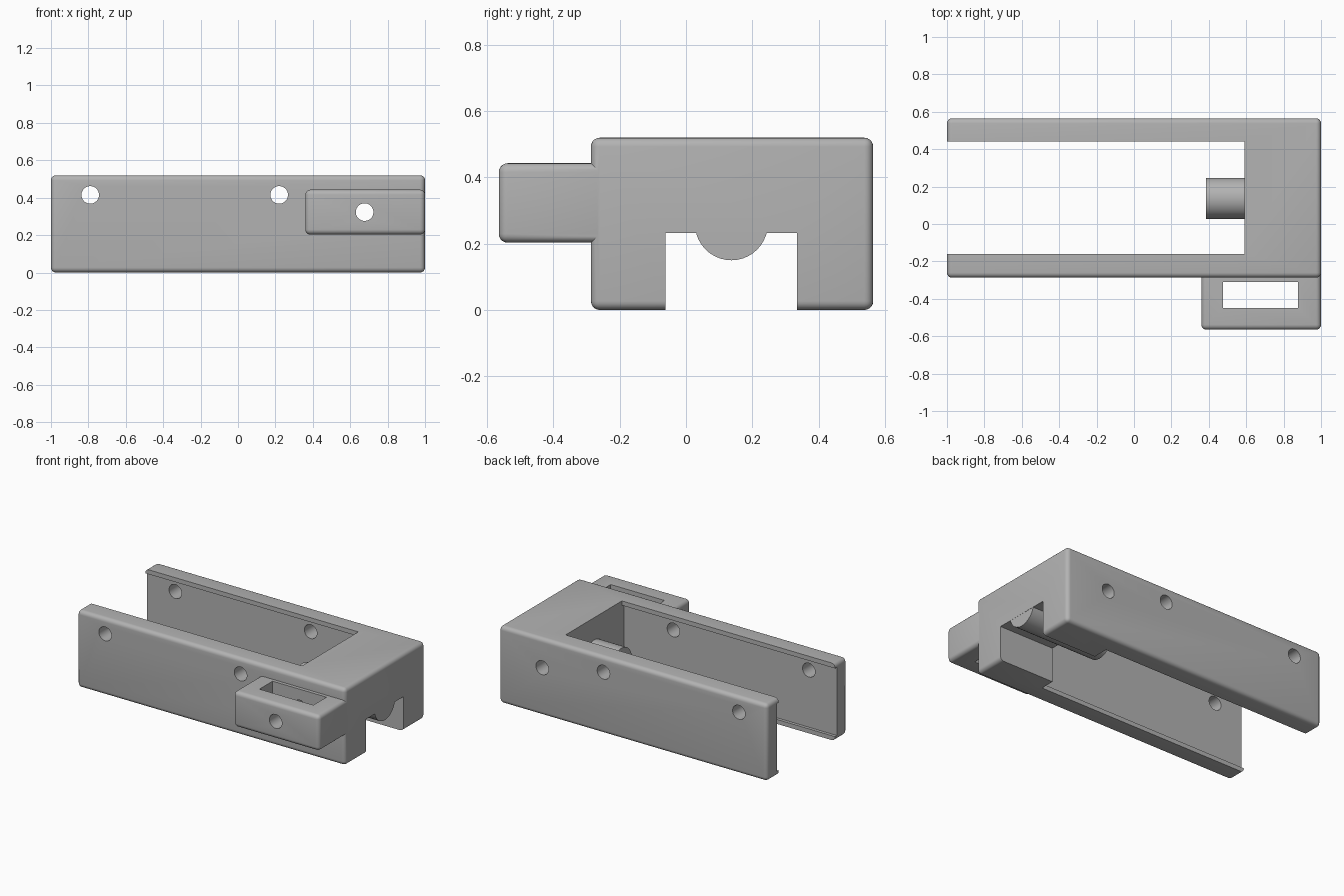
import bpy
import math

old = bpy.data.objects.get("Cube")
if old:
    bpy.data.objects.remove(old, do_unlink=True)

grey = bpy.data.materials.new("plain grey")
grey.use_nodes = True
colour = (0.45, 0.45, 0.45, 1)
grey.diffuse_color = colour
grey.node_tree.nodes["Principled BSDF"].inputs["Base Color"].default_value = colour


def apply_modifier(obj, mod):
    bpy.ops.object.select_all(action='DESELECT')
    bpy.context.view_layer.objects.active = obj
    obj.select_set(True)
    bpy.ops.object.modifier_apply(modifier=mod.name)


def box(name, x, y, z, radius=0):
    """Box from (low, high) pairs, optionally with rounded edges."""
    spans = (x, y, z)
    bpy.ops.mesh.primitive_cube_add(size=1, location=[(a + b) / 2 for a, b in spans])
    obj = bpy.context.object
    obj.name = name
    obj.scale = [b - a for a, b in spans]
    bpy.ops.object.transform_apply(location=True, rotation=False, scale=True)
    obj.data.materials.append(grey)
    if radius:
        mod = obj.modifiers.new("rounding", 'BEVEL')
        mod.width = radius
        mod.segments = 5
        apply_modifier(obj, mod)
    return obj


def rod(name, radius, length, location, rotation):
    bpy.ops.mesh.primitive_cylinder_add(vertices=40, radius=radius, depth=length,
                                        location=location, rotation=rotation)
    obj = bpy.context.object
    obj.name = name
    bpy.ops.object.transform_apply(location=True, rotation=True, scale=True)
    obj.data.materials.append(grey)
    return obj


def combine(target, tool, operation):
    tool.hide_render = True
    mod = target.modifiers.new(operation.lower(), 'BOOLEAN')
    mod.operation = operation
    mod.solver = 'EXACT'
    mod.object = tool
    apply_modifier(target, mod)
    bpy.data.objects.remove(tool, do_unlink=True)


# Rounded main body
body = box("clamp_body", (-1, 1), (-0.287, 0.565), (0, 0.52), 0.027)

# Open cavity between the two walls, with lips along top and bottom
combine(body, box("cavity", (-1.1, 0.59), (-0.16, 0.44), (-0.1, 0.7)), 'DIFFERENCE')
combine(body, box("wall_recess", (-1.2, 0.59), (-0.18, 0.46), (0.03, 0.49)), 'DIFFERENCE')

# Channel under the end block
combine(body, box("channel", (0.5, 1.1), (-0.062, 0.335), (-0.1, 0.233)), 'DIFFERENCE')

# Side tab and round peg
combine(body, box("side_tab", (0.36, 1), (-0.565, -0.24), (0.203, 0.443), 0.027), 'UNION')
combine(body, rod("peg", 0.11, 0.614, (0.692, 0.137, 0.26), (0, math.pi / 2, 0)), 'UNION')

# Slot through the tab
combine(body, box("tab_slot", (0.475, 0.877), (-0.45, -0.31), (0, 0.7)), 'DIFFERENCE')

# Cross holes
for hx, hz in ((-0.79, 0.415), (0.22, 0.415), (0.677, 0.323)):
    combine(body, rod("cross_hole", 0.047, 1.6, (hx, 0, hz), (math.pi / 2, 0, 0)), 'DIFFERENCE')

bpy.ops.object.select_all(action='DESELECT')
body.select_set(True)
bpy.context.view_layer.objects.active = body
bpy.ops.object.shade_smooth_by_angle(angle=math.radians(30))
